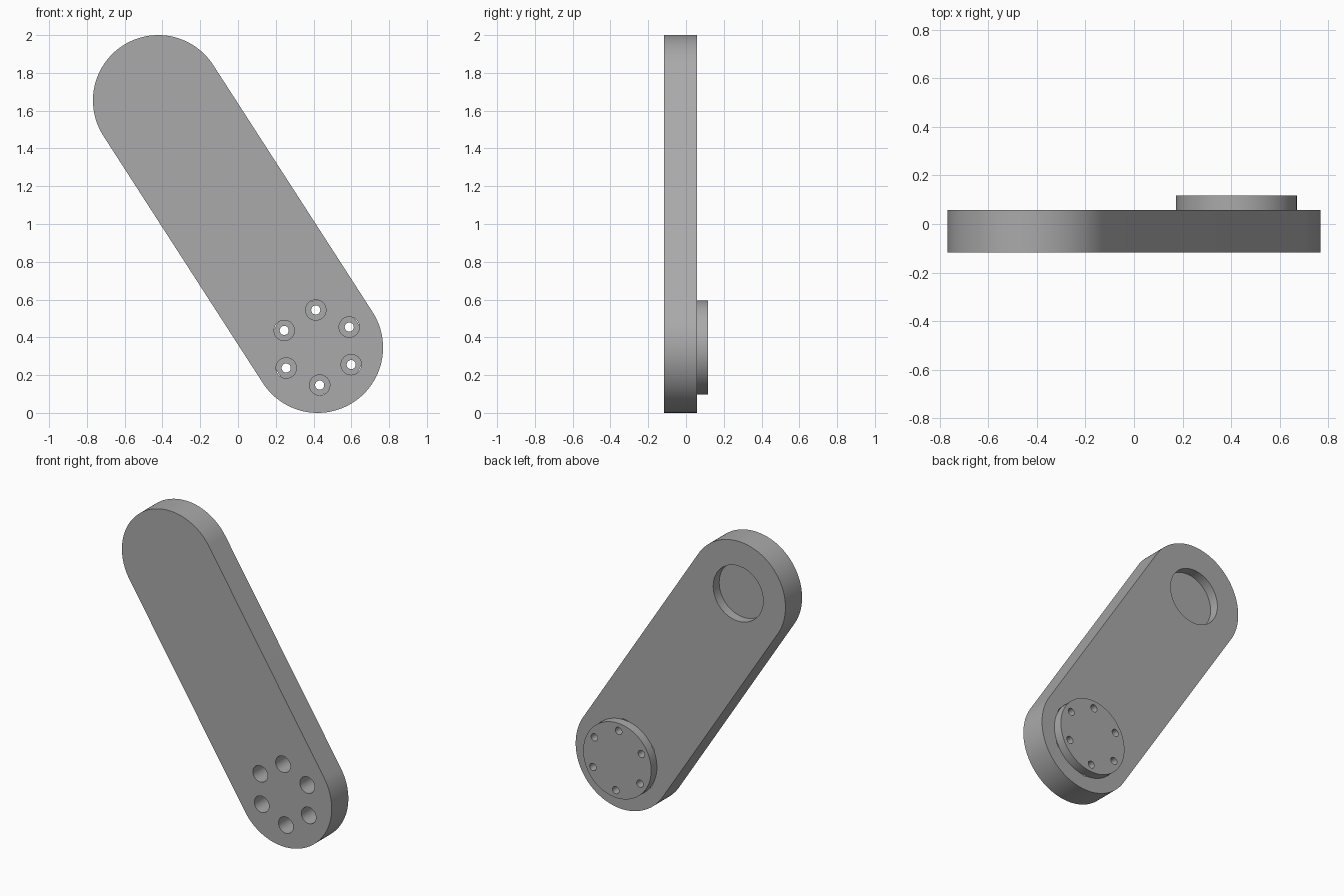
import bpy, bmesh
from math import sin, cos, pi, atan2, radians
from mathutils import Matrix

if "Cube" in bpy.data.objects:
    bpy.data.objects.remove(bpy.data.objects["Cube"], do_unlink=True)

R = 0.346                        # end radius of the arm
LOW, HIGH = (0.422, R), (-0.422, 2 - R)
FRONT, BACK, BOSS_BACK = -0.117, 0.057, 0.117

grey = bpy.data.materials.new("plain grey")
grey.use_nodes = True
grey.diffuse_color = (0.4, 0.4, 0.4, 1)
grey.node_tree.nodes["Principled BSDF"].inputs["Base Color"].default_value = grey.diffuse_color


def prism(name, outline, y0, y1):
    """Extrude an x-z outline from y0 to y1."""
    bm = bmesh.new()
    face = bm.faces.new([bm.verts.new((x, y0, z)) for x, z in outline])
    grown = bmesh.ops.extrude_face_region(bm, geom=[face])
    verts = [g for g in grown["geom"] if isinstance(g, bmesh.types.BMVert)]
    bmesh.ops.translate(bm, verts=verts, vec=(0, y1 - y0, 0))
    bmesh.ops.recalc_face_normals(bm, faces=bm.faces)
    mesh = bpy.data.meshes.new(name)
    bm.to_mesh(mesh)
    bm.free()
    mesh.materials.append(grey)
    obj = bpy.data.objects.new(name, mesh)
    bpy.context.collection.objects.link(obj)
    return obj


def arc(centre, radius, start=0.0, sweep=2 * pi, steps=64, closed=True):
    count = steps if closed else steps + 1
    angles = [start + sweep * i / steps for i in range(count)]
    return [(centre[0] + radius * cos(a), centre[1] + radius * sin(a)) for a in angles]


def combine(target, tool, operation):
    """Apply a boolean and remove the tool."""
    mod = target.modifiers.new(tool.name, "BOOLEAN")
    mod.operation, mod.object, mod.solver = operation, tool, "EXACT"
    tool.hide_render = True
    bpy.context.view_layer.objects.active = target
    bpy.ops.object.modifier_apply(modifier=mod.name)
    bpy.data.objects.remove(tool, do_unlink=True)


# Slanted arm with rounded ends
lean = atan2(HIGH[1] - LOW[1], HIGH[0] - LOW[0])
outline = (arc(HIGH, R, lean - pi / 2, pi, closed=False)
           + arc(LOW, R, lean + pi / 2, pi, closed=False))
arm = prism("link_arm", outline, FRONT, BACK)

# Round boss at the lower end of the back
combine(arm, prism("boss", arc(LOW, 0.249), BACK - 0.03, BOSS_BACK), "UNION")

# Matching socket at the upper end of the back
combine(arm, prism("socket", arc(HIGH, 0.183), BACK - 0.063, BACK + 0.1), "DIFFERENCE")

# Ring of counterbored bolt holes
for i in range(6):
    a = radians(93 + 60 * i)
    spot = (LOW[0] + 0.199 * cos(a), LOW[1] + 0.199 * sin(a))
    combine(arm, prism("counterbore", arc(spot, 0.054, steps=40), FRONT - 0.1, BACK), "DIFFERENCE")
    combine(arm, prism("bolt_hole", arc(spot, 0.024, steps=32), FRONT - 0.1, BOSS_BACK + 0.1), "DIFFERENCE")

# Smooth curved walls, sharp rims
bpy.ops.object.select_all(action="DESELECT")
arm.select_set(True)
bpy.context.view_layer.objects.active = arm
bpy.ops.object.shade_smooth_by_angle(angle=radians(30))
